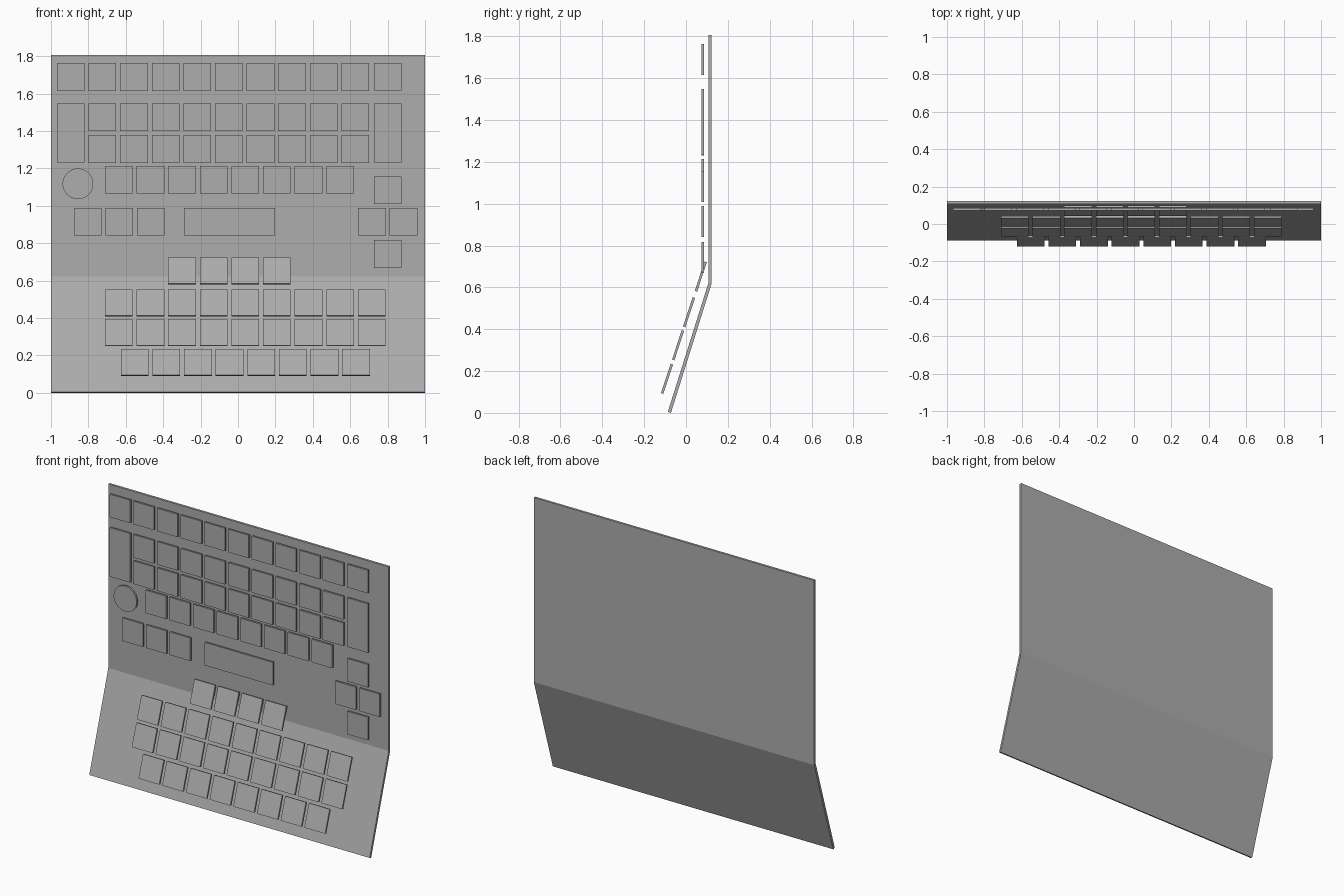
import bpy, bmesh, math
from mathutils import Matrix

if "Cube" in bpy.data.objects:
    bpy.data.objects.remove(bpy.data.objects["Cube"])

grey = bpy.data.materials.new("mid_grey")
grey.diffuse_color = (0.42, 0.42, 0.42, 1)
grey.use_nodes = True
grey.node_tree.nodes["Principled BSDF"].inputs["Base Color"].default_value = grey.diffuse_color

KEY, PITCH, THICK = 0.148, 0.169, 0.012   # key size, column spacing, key depth
LEFT = -0.968                             # left edge of the first column
KEY_Y = 0.079                             # depth of the upright keys
TILT = math.radians(18.3)                 # slope of the lower section


def finish(name, bm):
    bmesh.ops.recalc_face_normals(bm, faces=bm.faces)
    me = bpy.data.meshes.new(name)
    bm.to_mesh(me)
    bm.free()
    me.materials.append(grey)
    ob = bpy.data.objects.new(name, me)
    bpy.context.collection.objects.link(ob)
    return ob


def key(name, x0, x1, z0, z1, y=KEY_Y, tilt=0.0):
    """Flat box key; z0..z1 is its height before tilting about its centre."""
    bm = bmesh.new()
    bmesh.ops.create_cube(bm, size=1, matrix=Matrix.Diagonal((x1 - x0, THICK, z1 - z0, 1)))
    ob = finish(name, bm)
    ob.location = ((x0 + x1) / 2, y, (z0 + z1) / 2)
    ob.rotation_euler.x = -tilt
    return ob


def row(name, x0, count, zc, y=KEY_Y, tilt=0.0):
    for i in range(count):
        x = x0 + i * PITCH
        key(f"{name}_{i + 1}", x, x + KEY, zc - KEY / 2, zc + KEY / 2, y, tilt)


# Folded backing panel: side profile extruded across the width
profile = [(0.122, 1.807), (0.122, 0.617), (-0.072, 0.0), (-0.087, 0.005),
           (0.107, 0.621), (0.107, 1.807)]
bm = bmesh.new()
a = [bm.verts.new((-1, y, z)) for y, z in profile]
b = [bm.verts.new((1, y, z)) for y, z in profile]
n = len(profile)
for i in range(n):
    j = (i + 1) % n
    bm.faces.new((a[i], a[j], b[j], b[i]))
# End caps split at the fold
for v in (a, b):
    bm.faces.new((v[0], v[1], v[4], v[5]))
    bm.faces.new((v[1], v[2], v[3], v[4]))
finish("folded_panel", bm)

# Upright key rows
row("top_key", LEFT, 10, 1.689)
row("second_row_key", LEFT + PITCH, 9, 1.474)
row("third_row_key", LEFT + PITCH, 9, 1.304)
row("fourth_row_key", -0.711, 8, 1.139)
row("bottom_left_key", -0.878, 3, 0.915)
row("bottom_right_key", 0.642, 2, 0.915)

# Right-hand column, tall keys and the long bar
RIGHT = 0.727
for name, zc in (("corner_key", 1.690), ("upper_arrow_key", 1.083), ("lower_arrow_key", 0.743)):
    row(name, RIGHT, 1, zc)
for name, x in (("tall_left_key", LEFT), ("tall_right_key", RIGHT)):
    key(name, x, x + KEY, 1.232, 1.548)
key("long_bar_key", -0.289, 0.197, 0.841, 0.989)

# Round key
bm = bmesh.new()
bmesh.ops.create_cone(bm, cap_ends=True, segments=40, radius1=0.082, radius2=0.082, depth=THICK,
                      matrix=Matrix.Rotation(math.pi / 2, 4, 'X'))
round_key = finish("round_key", bm)
round_key.location = (-0.856, KEY_Y, 1.118)
for f in round_key.data.polygons:
    f.use_smooth = len(f.vertices) == 4
round_key.data.set_sharp_from_angle(angle=math.radians(40))

# Tilted rows floating over the sloping lower section
for name, x0, count, zc in (("tilted_key_a", -0.373, 4, 0.652), ("tilted_key_b", -0.711, 9, 0.481),
                            ("tilted_key_c", -0.711, 9, 0.323), ("tilted_key_d", -0.626, 8, 0.163)):
    row(name, x0, count, zc, -0.091 + (zc - 0.163) * 0.331, TILT)
